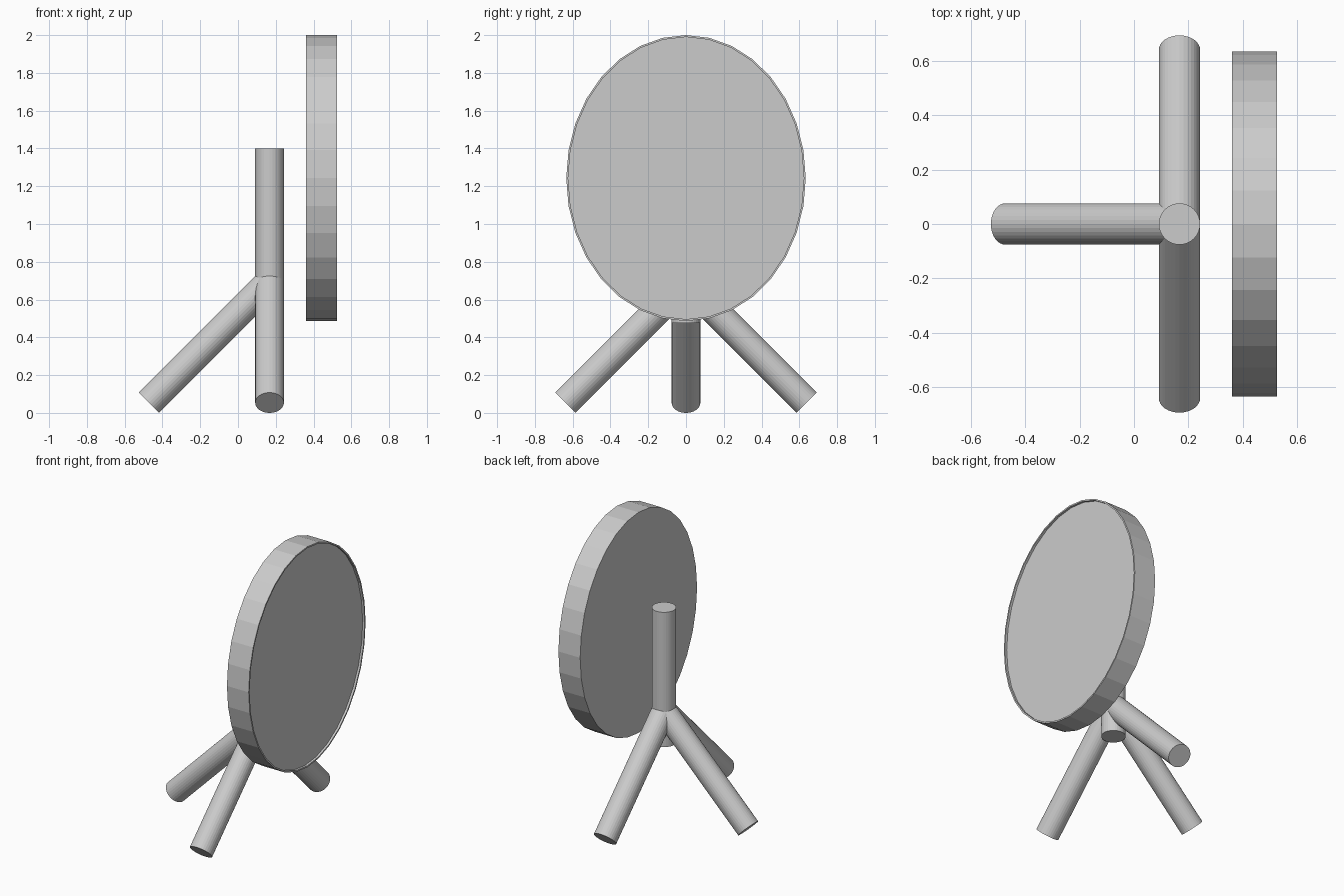
import bpy, bmesh
from math import pi
from mathutils import Vector, Matrix

if "Cube" in bpy.data.objects:
    bpy.data.objects.remove(bpy.data.objects["Cube"])

POST_X = 0.167
R = 0.076
HUB = Vector((POST_X, 0, 0.693))


def finish(bm, name):
    mesh = bpy.data.meshes.new(name)
    bmesh.ops.recalc_face_normals(bm, faces=bm.faces)
    bm.to_mesh(mesh)
    bm.free()
    obj = bpy.data.objects.new(name, mesh)
    bpy.context.collection.objects.link(obj)
    return obj


def rod(name, a, b):
    a, b = Vector(a), Vector(b)
    bm = bmesh.new()
    rot = (b - a).to_track_quat('Z', 'Y').to_matrix().to_4x4()
    bmesh.ops.create_cone(bm, cap_ends=True, segments=32, radius1=R, radius2=R,
                          depth=(b - a).length,
                          matrix=Matrix.Translation((a + b) / 2) @ rot)
    return finish(bm, name)


# Upright post
rod("post", (POST_X, 0, 0.475), (POST_X, 0, 1.4))

# Three legs splayed at 45 degrees
spread = HUB.z - R * 0.7071
for name, d in (("front_leg", (0, -1, -1)), ("back_leg", (0, 1, -1)),
                ("side_leg", (-1, 0, -1))):
    rod(name, HUB + Vector(d) * spread, HUB)

# Oval disc with a thin raised rim on its outer face
bm = bmesh.new()
bmesh.ops.create_cone(bm, cap_ends=True, segments=32, radius1=1, radius2=1,
                      depth=0.165, matrix=Matrix.Rotation(pi / 2, 4, 'Y'))
bmesh.ops.scale(bm, vec=(1, 0.634, 0.757), verts=bm.verts)
bmesh.ops.translate(bm, vec=(0.4425, 0, 1.243), verts=bm.verts)
bm.normal_update()
face = [f for f in bm.faces if len(f.verts) > 4 and f.calc_center_median().x > 0.5]
bmesh.ops.inset_region(bm, faces=face, thickness=0.01, use_even_offset=True)
inner = bmesh.ops.extrude_discrete_faces(bm, faces=face)["faces"]
bmesh.ops.translate(bm, vec=(-0.015, 0, 0),
                    verts=list({v for f in inner for v in f.verts}))
finish(bm, "round_disc")
